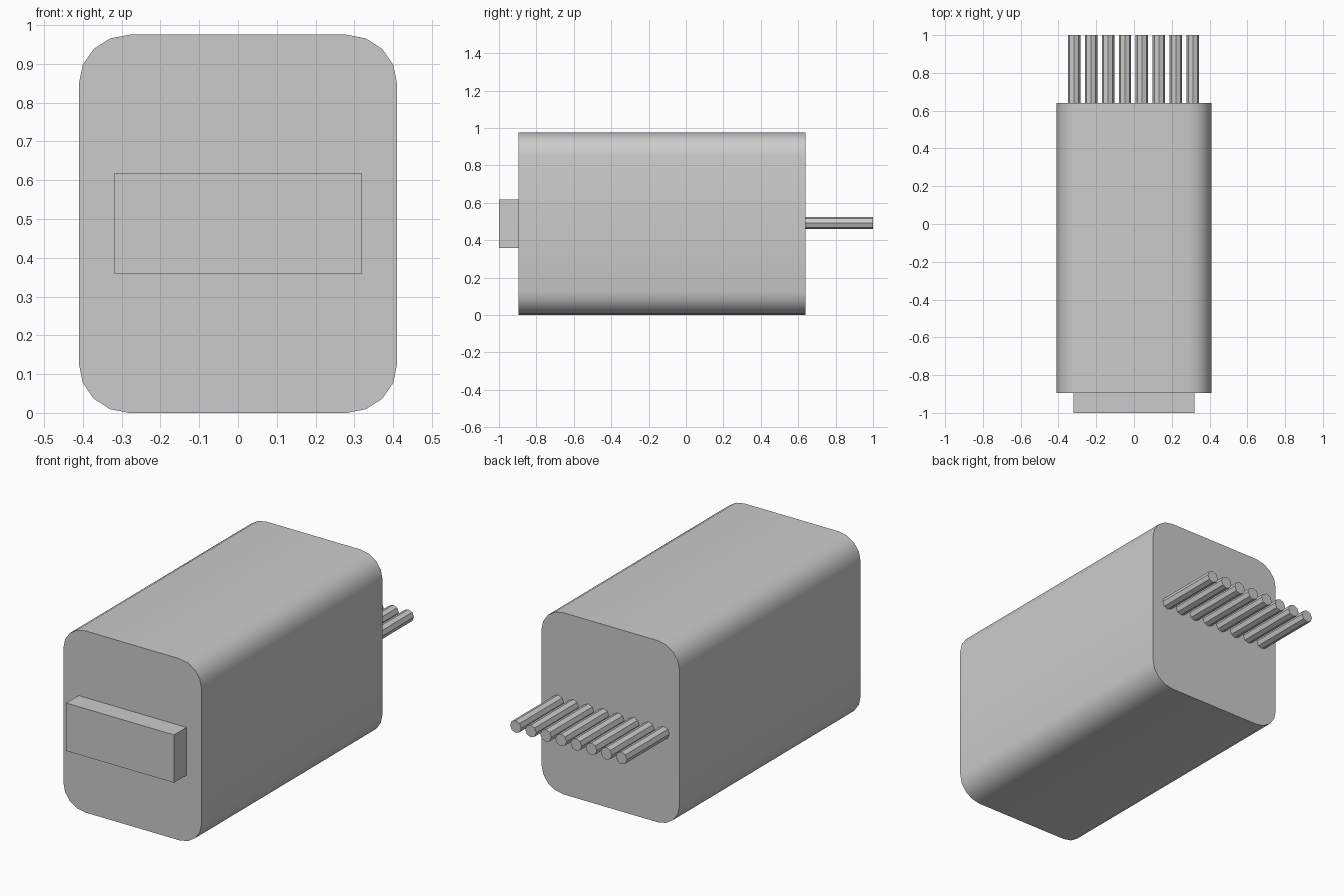
import bpy, bmesh, math

if "Cube" in bpy.data.objects:
    bpy.data.objects.remove(bpy.data.objects["Cube"])


def extrude_profile(name, points, y0, y1):
    """Solid made from an x-z outline extended along y."""
    bm = bmesh.new()
    face = bm.faces.new([bm.verts.new((x, y0, z)) for x, z in points])
    result = bmesh.ops.extrude_face_region(bm, geom=[face])
    for v in result["geom"]:
        if isinstance(v, bmesh.types.BMVert):
            v.co.y = y1
    bmesh.ops.recalc_face_normals(bm, faces=bm.faces)
    mesh = bpy.data.meshes.new(name)
    bm.to_mesh(mesh)
    bm.free()
    obj = bpy.data.objects.new(name, mesh)
    bpy.context.collection.objects.link(obj)
    return obj


def rounded_rect(hx, hz, cz, rx, rz, segments):
    points = []
    for i, (sx, sz) in enumerate([(1, 1), (-1, 1), (-1, -1), (1, -1)]):
        for k in range(segments + 1):
            a = math.pi / 2 * (i + k / segments)
            points.append((sx * (hx - rx) + rx * math.cos(a),
                           cz + sz * (hz - rz) + rz * math.sin(a)))
    return points


# Main body with rounded long edges
body = extrude_profile("body", rounded_rect(0.41, 0.4875, 0.4875, 0.13, 0.125, 4), -0.895, 0.64)
bpy.context.view_layer.objects.active = body
body.select_set(True)
bpy.ops.object.shade_smooth_by_angle(angle=math.radians(30))

# Raised front plate
extrude_profile("front_plate", [(-0.32, 0.36), (0.32, 0.36), (0.32, 0.617), (-0.32, 0.617)], -1.0, -0.895)

# Row of eight faceted pins at the back
for i in range(8):
    cx = -0.317 + 0.0898 * i
    ring = [(cx + 0.033 * math.cos(k * math.pi / 4), 0.492 + 0.033 * math.sin(k * math.pi / 4))
            for k in range(8)]
    extrude_profile(f"pin_{i + 1}", ring, 0.64, 1.0)
